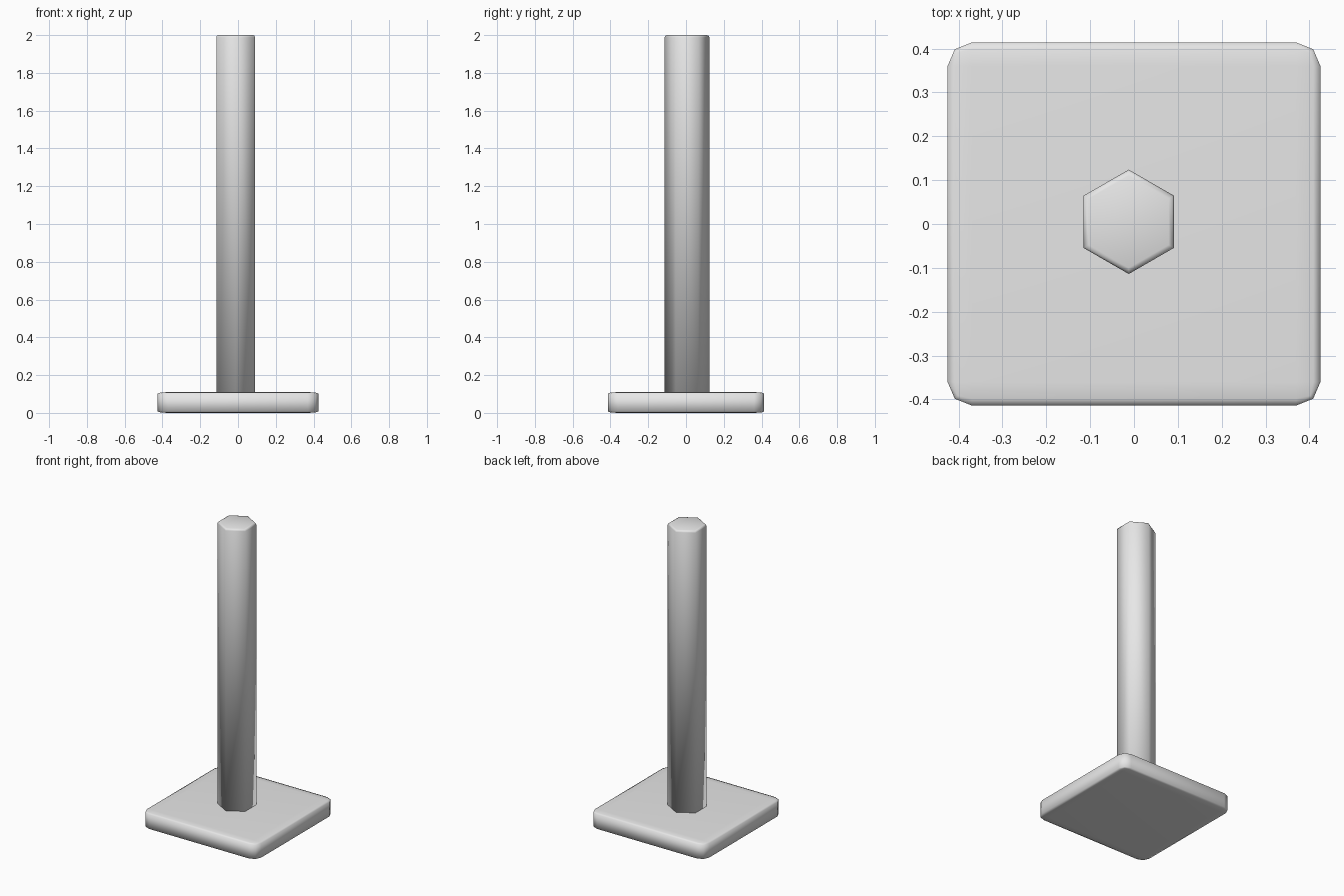
import bpy
import bmesh
from mathutils import Matrix
from math import radians

cube = bpy.data.objects.get("Cube")
if cube:
    bpy.data.objects.remove(cube, do_unlink=True)

# Single grey finish
grey = bpy.data.materials.new("plain grey")
grey.use_nodes = True
colour = (0.8, 0.8, 0.8, 1)
grey.diffuse_color = colour
grey.node_tree.nodes["Principled BSDF"].inputs["Base Color"].default_value = colour


def finish(name, bm):
    """Turn a bmesh into a smooth shaded grey object."""
    bmesh.ops.recalc_face_normals(bm, faces=bm.faces)
    for face in bm.faces:
        face.smooth = True
    mesh = bpy.data.meshes.new(name)
    bm.to_mesh(mesh)
    bm.free()
    mesh.materials.append(grey)
    obj = bpy.data.objects.new(name, mesh)
    bpy.context.collection.objects.link(obj)
    return obj


# Base plate: rounded unit cube flattened, so the rounding flattens with it
bm = bmesh.new()
bmesh.ops.create_cube(bm, size=1)
bmesh.ops.bevel(bm, geom=bm.edges[:], offset=0.065, segments=2,
                profile=0.5, affect='EDGES')
bmesh.ops.scale(bm, vec=(0.85, 0.828, 0.11), verts=bm.verts)
base = finish("base_plate", bm)
base.location = (0, 0, 0.055)

# Hexagonal post with a softened top rim, corners pointing front and back
bm = bmesh.new()
bmesh.ops.create_cone(bm, cap_ends=True, segments=6, radius1=0.119,
                      radius2=0.119, depth=1.9)
top = max(v.co.z for v in bm.verts)
if not any(abs(v.co.x) < 0.001 for v in bm.verts):
    bmesh.ops.rotate(bm, verts=bm.verts, matrix=Matrix.Rotation(radians(30), 3, 'Z'))
rim = [e for e in bm.edges if all(v.co.z > top - 0.001 for v in e.verts)]
bmesh.ops.bevel(bm, geom=rim, offset=0.012, segments=2,
                profile=0.5, affect='EDGES')
post = finish("post", bm)
post.location = (-0.012, 0.005, 1.05)
